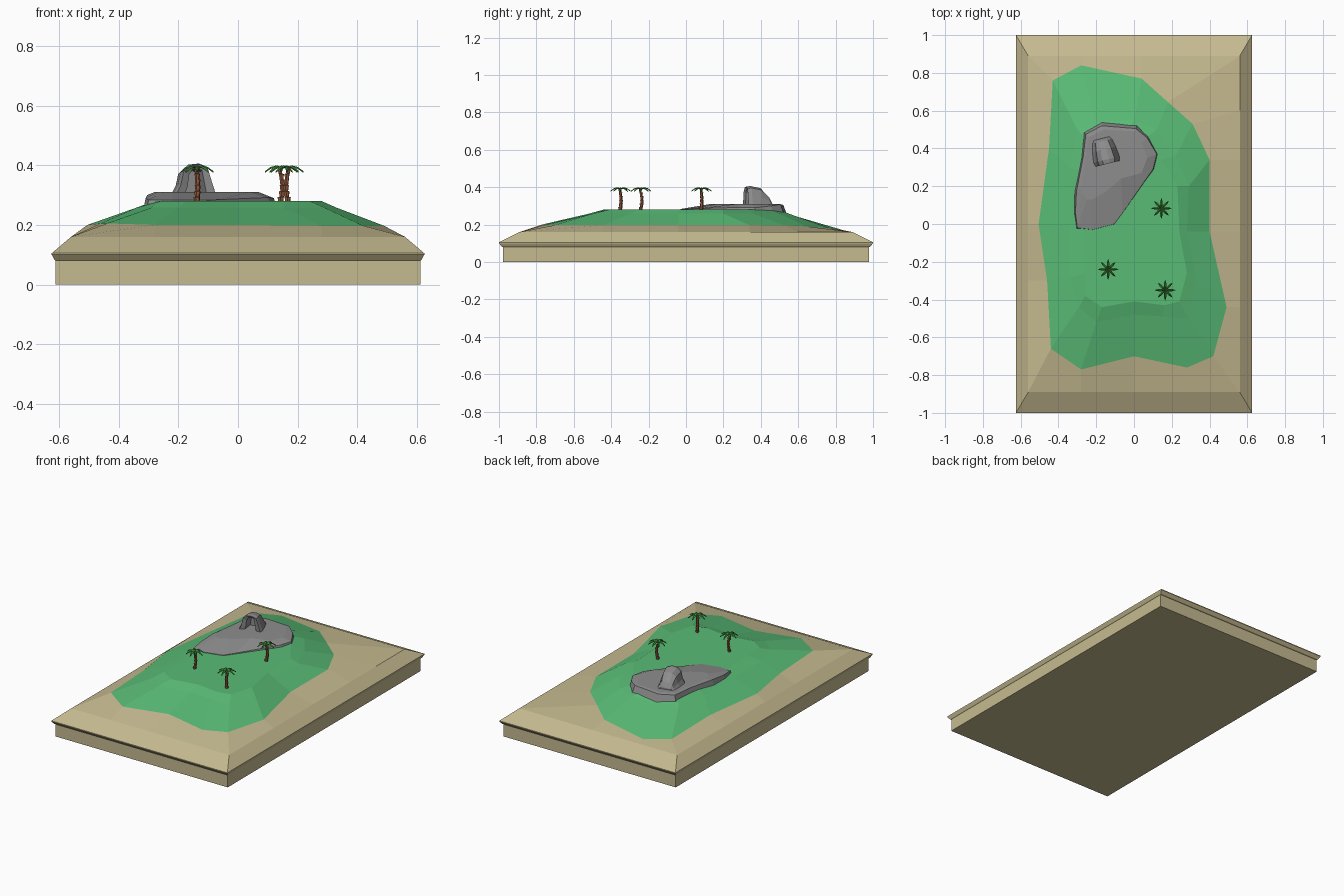
import bpy, bmesh
from math import sin, cos, pi, radians
from mathutils import Matrix, Vector

if "Cube" in bpy.data.objects:
    bpy.data.objects.remove(bpy.data.objects["Cube"])


def material(name, rgb):
    m = bpy.data.materials.new(name)
    m.diffuse_color = (*rgb, 1)
    m.use_nodes = True
    m.node_tree.nodes["Principled BSDF"].inputs["Base Color"].default_value = m.diffuse_color
    return m


SAND = material("sand", (0.56, 0.49, 0.28))
GRASS = material("grass", (0.10, 0.50, 0.18))
STONE = material("stone", (0.27, 0.27, 0.27))
BARK = material("bark", (0.32, 0.11, 0.05))
LEAF = material("leaf", (0.05, 0.25, 0.04))


def loft(name, rings, mat, cap_start=False, cap_end=False, matrix=None):
    """Skin equal-length rings of 3D points into one flat-shaded object."""
    bm = bmesh.new()
    vs = [[bm.verts.new(p) for p in r] for r in rings]
    n = len(rings[0])
    for a, b in zip(vs, vs[1:]):
        for i in range(n):
            j = (i + 1) % n
            bm.faces.new((a[i], a[j], b[j], b[i]))
    if cap_start:
        bm.faces.new(vs[0][::-1])
    if cap_end:
        bm.faces.new(vs[-1])
    if matrix:
        bm.transform(matrix)
    bmesh.ops.recalc_face_normals(bm, faces=bm.faces)
    me = bpy.data.meshes.new(name)
    bm.to_mesh(me)
    bm.free()
    me.materials.append(mat)
    ob = bpy.data.objects.new(name, me)
    bpy.context.collection.objects.link(ob)
    return ob


def rect(x, y, z):
    return [(-x, -y, z), (x, -y, z), (x, y, z), (-x, y, z)]


def at(ring, z):
    return [(x, y, z) for x, y in ring]


# Slab with a flared lip and bevelled sand edge
loft("base_slab", [rect(.612, .978, 0), rect(.612, .978, .08), rect(.615, .985, .082),
                   rect(.625, 1, .1), rect(.625, 1, .105), rect(.56, .89, .16)],
     SAND, cap_start=True)

# Terrain rings: sand border, grass edge, shoulder, plateau
border = [(-.56, -.89), (-.28, -.89), (0, -.89), (.28, -.89), (.56, -.89), (.56, -.44),
          (.56, -.04), (.56, .34), (.56, .6), (.56, .89), (.04, .89), (-.28, .89),
          (-.56, .89), (-.56, .4), (-.56, 0), (-.56, -.3)]
edge = [(-.44, -.66, .205), (-.28, -.77, .2), (0, -.70, .2), (.28, -.76, .197),
        (.42, -.70, .197), (.49, -.44, .197), (.40, -.04, .197), (.40, .34, .197),
        (.31, .53, .195), (.18, .645, .19), (.04, .77, .18), (-.28, .84, .17),
        (-.43, .76, .178), (-.45, .4, .2), (-.505, 0, .2), (-.46, -.3, .205)]
shoulder = [(-.29, -.44), (-.2, -.52), (0, -.48), (.15, -.49), (.29, -.5), (.33, -.3),
            (.28, -.04), (.29, .2), (.22, .36), (.12, .5), (0, .55), (-.2, .54),
            (-.3, .5), (-.34, .3), (-.34, 0), (-.34, -.28)]
plateau = [(-.26, -.38), (-.17, -.44), (0, -.41), (.16, -.43), (.24, -.41), (.28, -.26),
           (.24, -.04), (.23, .2), (.14, .34), (.06, .45), (-.05, .5), (-.18, .48),
           (-.25, .45), (-.28, .28), (-.27, 0), (-.26, -.26)]
loft("sand_slope", [at(border, .16), edge], SAND)
loft("grass_mound", [edge, at(shoulder, .258), at(plateau, .28)], GRASS, cap_end=True)

# Rock outcrop: steep at the back, ramping down to the front
foot = [(-.32, .05), (-.31, -.03), (-.22, -.04), (-.10, -.01), (-.05, .06), (.12, .29),
        (.135, .37), (.08, .47), (.02, .53), (-.17, .545), (-.27, .49), (-.285, .35),
        (-.32, .17)]
crest = [(-.31, .06, .29), (-.3, -.02, .284), (-.22, -.03, .283), (-.105, 0, .283),
         (-.06, .06, .285), (.1, .29, .292), (.12, .37, .29), (.07, .455, .3),
         (.01, .505, .308), (-.17, .52, .305), (-.255, .475, .305), (-.27, .35, .306),
         (-.305, .17, .3)]
top = [(-.27, .16), (-.25, .13), (-.22, .13), (-.15, .17), (-.07, .24), (.04, .27),
       (.07, .35), (.04, .43), (0, .49), (-.16, .5), (-.24, .46), (-.255, .35),
       (-.28, .2)]
loft("rock_outcrop", [at(foot, .24), crest, at(top, .31)], STONE, cap_end=True)

# Arched cave on the rock: mouth recess, front rim, then a tapering back
arch = [(-.078, -.01), (-.06, .025), (-.05, .07), (-.025, .092), (.012, .096),
        (.04, .085), (.055, .04), (.072, -.01)]


def arch_ring(y, sx, sz):
    return [(x * sx, y, z * sz) for x, z in arch]


loft("cave_spire",
     [arch_ring(.01, .38, .75), arch_ring(-.055, .5, .84), arch_ring(-.062, .92, .97),
      arch_ring(-.04, 1, 1), arch_ring(.015, .9, .88), arch_ring(.06, .75, .4),
      arch_ring(.075, .6, .1)], STONE, cap_start=True, cap_end=True,
     matrix=Matrix.Translation((-.153, .38, .31)) @ Matrix.Rotation(radians(14), 4, 'Z'))


# Palms: flared trunk segments that lean, with eight drooping leaves
def palm(index, x, y, turn):
    place = Matrix.Translation((x, y, .275)) @ Matrix.Rotation(turn, 4, 'Z')
    rings = []
    for s in range(6):
        bend = .007 * sin(s / 6 * pi * 1.3) - .002
        for r, h in ((.0085 - .0004 * s, 0), (.0115 - .0006 * s, .018)):
            rings.append([(bend + r * cos(a * pi / 3), r * sin(a * pi / 3),
                           s * .0195 + h) for a in range(6)])
    loft(f"palm_trunk_{index}", rings, BARK, True, True, place)

    bm = bmesh.new()
    spine = [(0, .002, .118), (.018, .0065, .124), (.036, .006, .119), (.054, .0008, .106)]
    for k in range(8):
        rot = Matrix.Rotation(k * pi / 4, 3, 'Z')
        rows = [[bm.verts.new(rot @ Vector((u, side * w, h - abs(side) * .004)))
                 for side in (-1, 0, 1)] for u, w, h in spine]
        low = [[bm.verts.new(v.co - Vector((0, 0, .002))) for v in row] for row in rows]
        for a, b, c, d in zip(rows, rows[1:], low, low[1:]):
            for i in (0, 1):
                bm.faces.new((a[i], b[i], b[i + 1], a[i + 1]))
                bm.faces.new((c[i], c[i + 1], d[i + 1], d[i]))
            bm.faces.new((a[0], c[0], d[0], b[0]))
            bm.faces.new((a[2], b[2], d[2], c[2]))
    bmesh.ops.recalc_face_normals(bm, faces=bm.faces)
    bm.transform(Matrix.Translation((x, y, .275)))
    me = bpy.data.meshes.new(f"palm_leaves_{index}")
    bm.to_mesh(me)
    bm.free()
    me.materials.append(LEAF)
    bpy.context.collection.objects.link(bpy.data.objects.new(me.name, me))


for i, (x, y, turn) in enumerate([(.145, .083, .4), (-.137, -.24, 1.2), (.165, -.35, 2.5)], 1):
    palm(i, x, y, turn)
